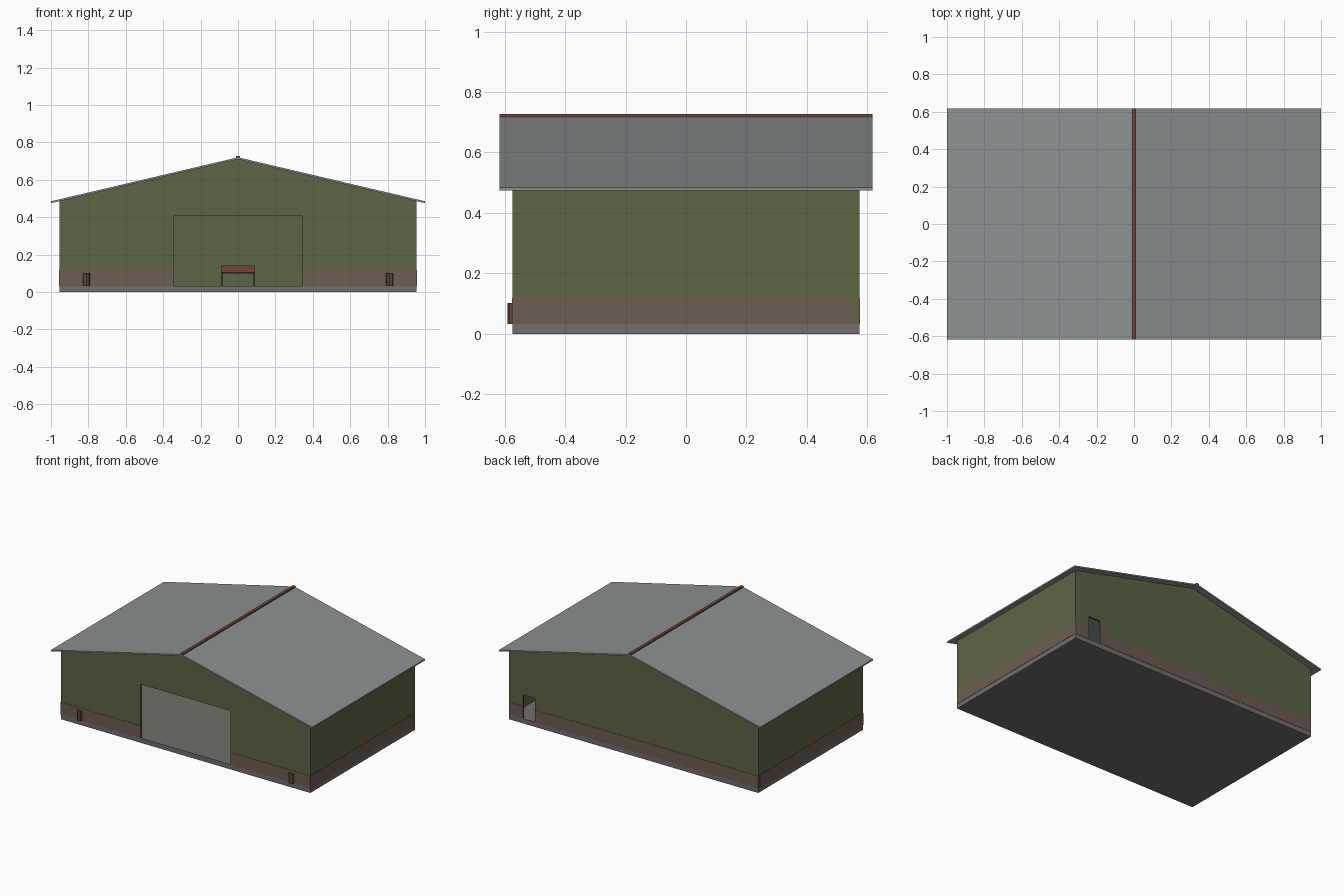
import bpy, bmesh
from mathutils import Vector

if "Cube" in bpy.data.objects:
    bpy.data.objects.remove(bpy.data.objects["Cube"])

def mat(name, r, g, b):
    m = bpy.data.materials.new(name)
    m.diffuse_color = (r, g, b, 1)
    m.use_nodes = True
    m.node_tree.nodes["Principled BSDF"].inputs["Base Color"].default_value = m.diffuse_color
    return m

GREEN = mat("green_paint", 0.105, 0.13, 0.06)
STONE = mat("brown_stone", 0.15, 0.11, 0.085)
CONCRETE = mat("concrete", 0.16, 0.158, 0.145)
ROOF = mat("roof_metal", 0.26, 0.28, 0.28)
RUST = mat("rust_red", 0.16, 0.06, 0.035)
WOOD = mat("barrel_wood", 0.13, 0.065, 0.035)
DARK = mat("dark_metal", 0.04, 0.045, 0.04)

def prism(name, pts, y0, y1, material):
    """Extrude an x-z outline along y."""
    bm = bmesh.new()
    face = bm.faces.new([bm.verts.new((x, y0, z)) for x, z in pts])
    out = bmesh.ops.extrude_face_region(bm, geom=[face])
    verts = [v for v in out["geom"] if isinstance(v, bmesh.types.BMVert)]
    bmesh.ops.translate(bm, verts=verts, vec=Vector((0, y1 - y0, 0)))
    bmesh.ops.recalc_face_normals(bm, faces=bm.faces)
    me = bpy.data.meshes.new(name)
    bm.to_mesh(me)
    bm.free()
    ob = bpy.data.objects.new(name, me)
    me.materials.append(material)
    bpy.context.collection.objects.link(ob)
    return ob

def box(name, x0, x1, y0, y1, z0, z1, material):
    return prism(name, [(x0, z0), (x1, z0), (x1, z1), (x0, z1)], y0, y1, material)

W, D = 0.955, 0.573          # half width and half depth of the walls
T, FLOOR = 0.014, 0.033      # wall thickness, floor height
EAVE, PEAK = 0.486, 0.71     # wall heights under the roof
DADO, PROUD = 0.118, 0.002   # stone band top and projection

# Foundation slab
box("foundation", -W, W, -D, D, 0, FLOOR, CONCRETE)

# Gable walls, each with an opening notched into its outline
def gable(name, a, b, top, y0, y1):
    pts = [(-W, FLOOR), (a, FLOOR), (a, top), (b, top), (b, FLOOR),
           (W, FLOOR), (W, EAVE), (0, PEAK), (-W, EAVE)]
    prism(name, pts, y0, y1, GREEN)

DOOR = (0.755, 0.848)
gable("front_wall", -0.345, 0.345, 0.405, -D, -D + T)
gable("back_wall", DOOR[0], DOOR[1], 0.197, D - T, D)

# Stone bands on the gable walls
for i, (a, b) in enumerate([(-W, -0.345), (0.345, W)]):
    box(f"front_stone_{i}", a, b, -D - PROUD, -D, FLOOR, DADO, STONE)
for i, (a, b) in enumerate([(-W, DOOR[0]), (DOOR[1], W)]):
    box(f"back_stone_{i}", a, b, D, D + PROUD, FLOOR, DADO, STONE)

# Side walls with stone bands, and barrels flanking the entrance
for s, side in ((-1, "left"), (1, "right")):
    x0, x1 = sorted((s * (W - T), s * W))
    box(side + "_wall", x0, x1, -D + T, D - T, FLOOR, EAVE, GREEN)
    x0, x1 = sorted((s * W, s * (W + PROUD)))
    box(side + "_stone", x0, x1, -D, D - T, FLOOR, DADO, STONE)
    bpy.ops.mesh.primitive_cylinder_add(vertices=8, radius=0.021, depth=0.069,
                                        location=(s * 0.811, -0.57, 0.0675))
    barrel = bpy.context.object
    barrel.name = side + "_barrel"
    barrel.data.materials.append(WOOD)

# Roof slab and ridge cap
prism("roof", [(-1, 0.475), (0, 0.71), (1, 0.475), (1, 0.485), (0, 0.72), (-1, 0.485)],
      -0.617, 0.617, ROOF)
box("ridge_cap", -0.01, 0.01, -0.617, 0.617, 0.714, 0.727, RUST)

# Workbench against the back wall
box("bench_top", -0.09, 0.09, 0.47, 0.555, 0.1, 0.106, DARK)
box("bench_backboard", -0.09, 0.09, 0.545, 0.555, 0.106, 0.142, RUST)
for x in (-0.09, 0.084):
    for y in (0.47, 0.549):
        box("bench_leg", x, x + 0.006, y, y + 0.006, FLOOR, 0.1, DARK)
